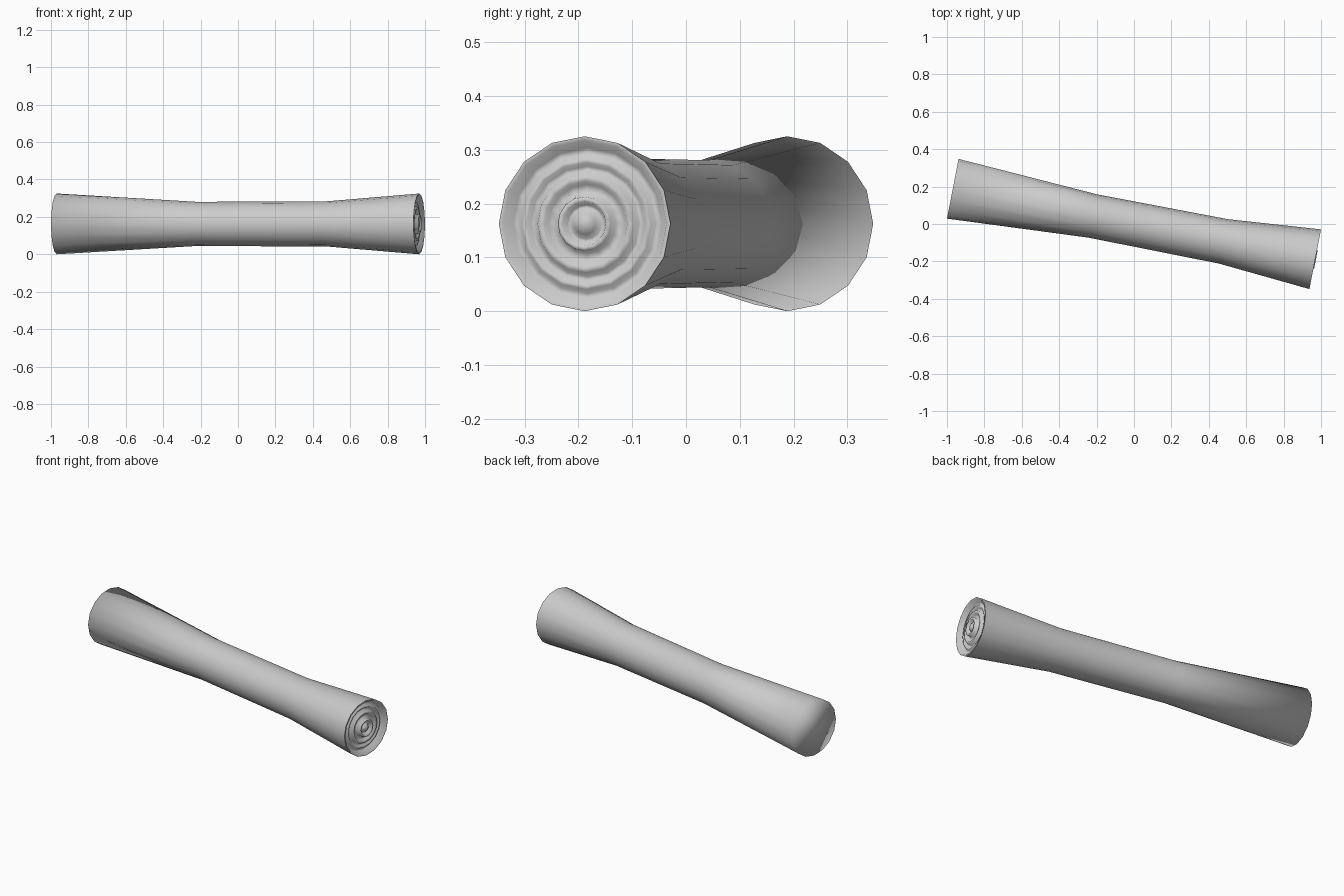
import bpy, bmesh
from math import sin, cos, pi, radians

if "Cube" in bpy.data.objects:
    bpy.data.objects.remove(bpy.data.objects["Cube"])

SIDES = 16
RADIUS = 0.1625
HALF = 0.987
TILT = radians(-11)


def lathe(name, profile, cap_start=False):
    """Spin (x, radius) points around the long axis; radius 0 closes to a point."""
    bm = bmesh.new()
    rings = []
    for x, r in profile:
        if r == 0:
            rings.append([bm.verts.new((x, 0, 0))])
        else:
            rings.append([bm.verts.new((x, r * cos(2 * pi * i / SIDES), r * sin(2 * pi * i / SIDES)))
                          for i in range(SIDES)])
    for a, b in zip(rings, rings[1:]):
        for i in range(SIDES):
            j = (i + 1) % SIDES
            if len(b) == 1:
                bm.faces.new((a[i], a[j], b[0]))
            else:
                bm.faces.new((a[i], a[j], b[j], b[i]))
    if cap_start:
        bm.faces.new(list(reversed(rings[0])))
    # Orient outward: side walls must face away from the axis, end faces toward +x
    f = bm.faces[:][0]
    f.normal_update()
    c = f.calc_center_median()
    flip = f.normal.dot((0, c.y, c.z)) < 0 if cap_start else f.normal.x < 0
    if flip:
        bmesh.ops.reverse_faces(bm, faces=[g for g in bm.faces if len(g.verts) <= 4])
    for g in bm.faces:
        g.smooth = True
    if cap_start:
        cap = max(bm.faces, key=lambda g: len(g.verts))
        cap.normal_update()
        if cap.normal.x > 0:
            cap.normal_flip()
    me = bpy.data.meshes.new(name)
    bm.to_mesh(me)
    bm.free()
    ob = bpy.data.objects.new(name, me)
    ob.rotation_euler = (0, 0, TILT)
    ob.location = (0, 0, RADIUS)
    bpy.context.collection.objects.link(ob)
    return ob


# Waisted handle, closed flat at the left end
lathe("handle_body", [(-HALF, RADIUS), (-0.225, 0.118), (0.487, 0.121), (HALF, RADIUS)],
      cap_start=True)

# Recessed end face: rim, concentric ridges (offset from the end, radius), centre knob
steps = [(0, RADIUS), (0, 0.155), (-0.030, 0.141), (-0.030, 0.129),
         (-0.018, 0.122), (-0.018, 0.114), (-0.028, 0.107), (-0.028, 0.098),
         (-0.010, 0.091), (-0.010, 0.079), (-0.022, 0.073), (-0.022, 0.055),
         (0.004, 0.050), (0.004, 0.041), (-0.015, 0.035), (-0.015, 0.029),
         (-0.003, 0.020), (0.003, 0.010), (0.005, 0)]
lathe("ridged_end", [(HALF + dx, r) for dx, r in steps])
